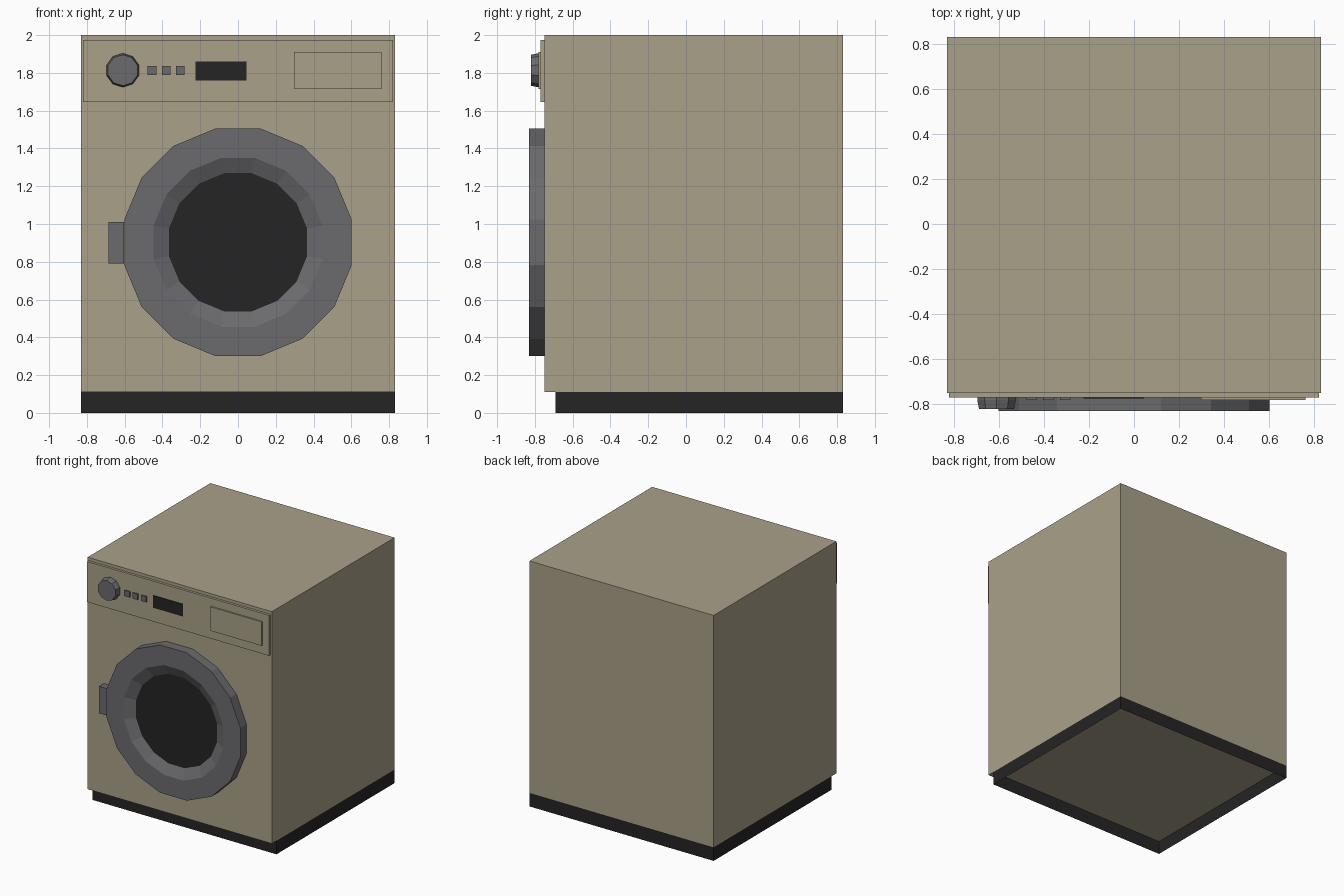
import bpy, bmesh, math

if "Cube" in bpy.data.objects:
    bpy.data.objects.remove(bpy.data.objects["Cube"])


def material(name, rgb):
    m = bpy.data.materials.new(name)
    m.diffuse_color = (*rgb, 1.0)
    m.use_nodes = True
    m.node_tree.nodes["Principled BSDF"].inputs["Base Color"].default_value = m.diffuse_color
    return m


BEIGE = material("beige enamel", (0.40, 0.355, 0.252))
GREY = material("grey plastic", (0.147, 0.147, 0.156))
BLACK = material("black", (0.018, 0.018, 0.018))


def finish(name, bm, mats):
    me = bpy.data.meshes.new(name)
    bm.to_mesh(me)
    bm.free()
    for m in mats:
        me.materials.append(m)
    ob = bpy.data.objects.new(name, me)
    bpy.context.collection.objects.link(ob)
    return ob


def box(name, x, y, z, mat, open_ends=False):
    """Box from ranges; open_ends leaves out the top and bottom faces."""
    bm = bmesh.new()
    bmesh.ops.create_cube(bm, size=1)
    for v in bm.verts:
        for i, (lo, hi) in enumerate((x, y, z)):
            v.co[i] = lo if v.co[i] < 0 else hi
    if open_ends:
        ends = [f for f in bm.faces if abs(f.normal.z) > 0.5]
        bmesh.ops.delete(bm, geom=ends, context='FACES_ONLY')
    return finish(name, bm, [mat])


def turned(name, cx, cz, sides, start, profile, mats, cap_index=0):
    """Rings of (radius, y) around a front-to-back axis, capped at the last ring."""
    bm = bmesh.new()
    rings = []
    for r, y in profile:
        ring = []
        for i in range(sides):
            a = start + math.tau * i / sides
            ring.append(bm.verts.new((cx + r * math.cos(a), y, cz + r * math.sin(a))))
        rings.append(ring)
    for a, b in zip(rings, rings[1:]):
        for i in range(sides):
            j = (i + 1) % sides
            bm.faces.new((a[i], a[j], b[j], b[i]))
    bm.faces.new(rings[-1]).material_index = cap_index
    return finish(name, bm, mats)


# Cabinet and hollow plinth, set back at the front
box("cabinet", (-0.83, 0.83), (-0.75, 0.83), (0.11, 2.0), BEIGE)
box("plinth", (-0.83, 0.83), (-0.69, 0.83), (0.0, 0.11), BLACK, open_ends=True)

# Control panel with drawer, display and buttons
box("control_panel", (-0.82, 0.82), (-0.77, -0.75), (1.645, 1.975), BEIGE)
box("detergent_drawer", (0.297, 0.76), (-0.782, -0.77), (1.715, 1.91), BEIGE)
box("display", (-0.225, 0.045), (-0.775, -0.77), (1.76, 1.86), BLACK)
for n in range(3):
    cx = -0.455 + 0.075 * n
    box(f"button_{n + 1}", (cx - 0.023, cx + 0.023), (-0.782, -0.77), (1.79, 1.836), GREY)

# Tapered programme knob
turned("knob", -0.61, 1.814, 10, math.pi / 2,
       [(0.09, -0.77), (0.09, -0.782), (0.082, -0.82)], [GREY])

# Door ring with funnel and dark glass
turned("door", 0, 0.903, 16, math.pi / 16,
       [(0.614, -0.75), (0.614, -0.83), (0.456, -0.83), (0.373, -0.79)],
       [GREY, BLACK], cap_index=1)
box("door_handle", (-0.685, -0.603), (-0.81, -0.75), (0.79, 1.01), GREY)
